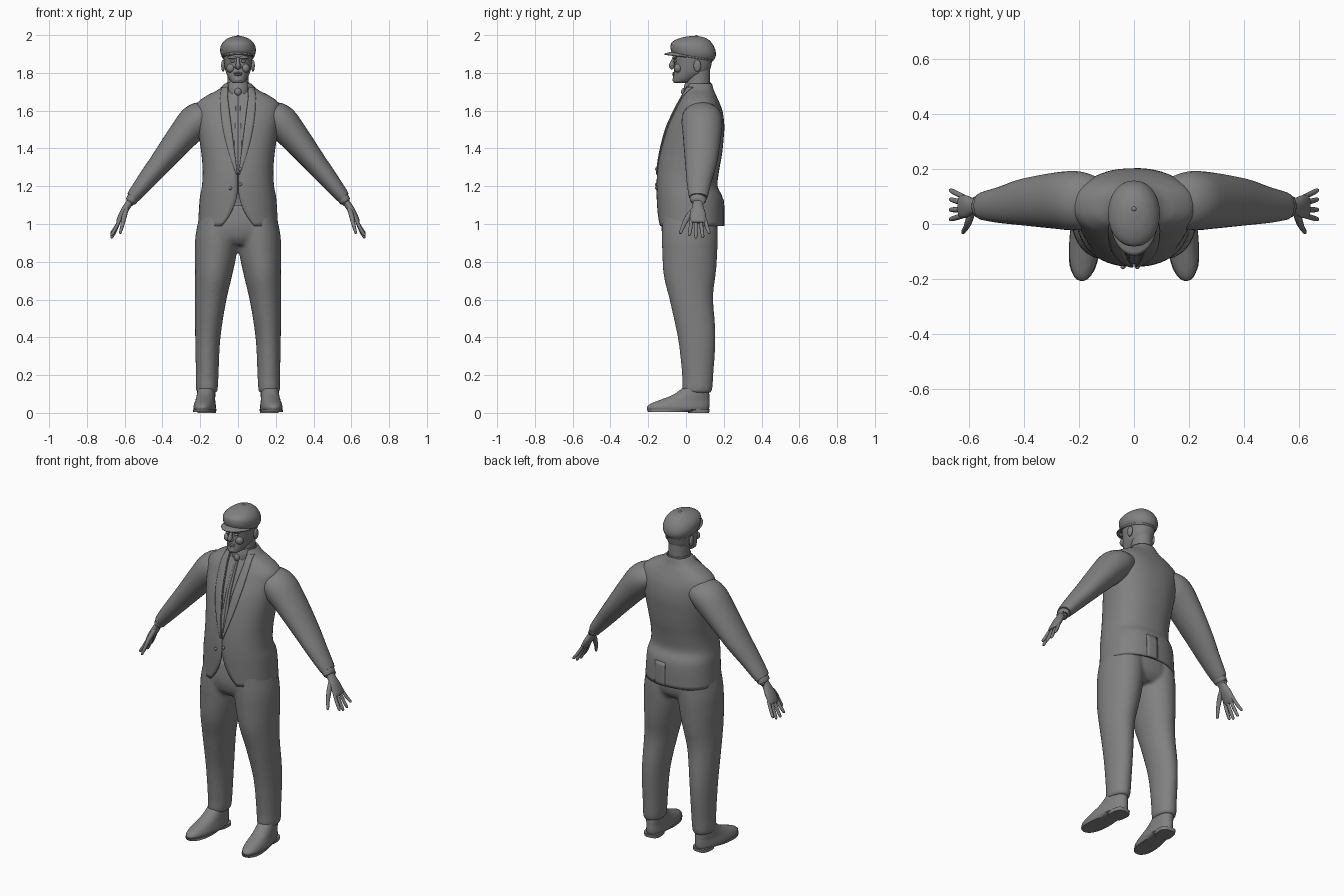
import bpy, bmesh, math
from mathutils import Vector

if "Cube" in bpy.data.objects:
    bpy.data.objects.remove(bpy.data.objects["Cube"])

grey = bpy.data.materials.new("plain grey")
grey.use_nodes = True
grey.diffuse_color = (0.22, 0.22, 0.22, 1)
grey.node_tree.nodes["Principled BSDF"].inputs["Base Color"].default_value = grey.diffuse_color


def finish(name, bm, angle=50):
    bmesh.ops.recalc_face_normals(bm, faces=bm.faces)
    mesh = bpy.data.meshes.new(name)
    bm.to_mesh(mesh)
    bm.free()
    mesh.materials.append(grey)
    obj = bpy.data.objects.new(name, mesh)
    bpy.context.collection.objects.link(obj)
    bpy.ops.object.select_all(action="DESELECT")
    obj.select_set(True)
    bpy.context.view_layer.objects.active = obj
    bpy.ops.object.shade_smooth_by_angle(angle=math.radians(angle))
    return obj


def skin(name, rows, closed=True, caps=True, thick=0, angle=50):
    """Bridge rows of points into a surface."""
    bm = bmesh.new()
    grid = [[bm.verts.new(p) for p in row] for row in rows]
    n = len(rows[0])
    for a, b in zip(grid, grid[1:]):
        for i in range(n if closed else n - 1):
            j = (i + 1) % n
            bm.faces.new((a[i], a[j], b[j], b[i]))
    if caps and closed:
        bm.faces.new(grid[0])
        bm.faces.new(grid[-1])
    obj = finish(name, bm, angle)
    if thick:
        mod = obj.modifiers.new("thickness", "SOLIDIFY")
        mod.thickness = thick
    return obj


def smooth(rows, k=4):
    """Catmull-Rom interpolation of a short table."""
    out = []
    for i in range(len(rows) - 1):
        quad = [rows[max(0, min(len(rows) - 1, i + d))] for d in (-1, 0, 1, 2)]
        for s in range(k):
            t = s / k
            out.append([b + 0.5 * t * (c - a + t * (2 * a - 5 * b + 4 * c - d + t * (3 * (b - c) + d - a)))
                        for a, b, c, d in zip(*quad)])
    return out + [list(rows[-1])]


def power(v, p):
    return math.copysign(abs(v) ** (2 / p), v)


def ring_point(ring, a, p=2.3, off=0, cx=0):
    z, hw, yf, yb = ring
    return Vector((cx + (hw + off) * power(math.sin(a), p),
                   (yf + yb) / 2 - ((yb - yf) / 2 + off) * power(math.cos(a), p), z))


def loft(name, rings, n=32, p=2.3, cx=0, off=0, k=4, angle=50):
    rows = [[ring_point(r, math.tau * i / n, p, off, cx) for i in range(n)] for r in smooth(rings, k)]
    return skin(name, rows, angle=angle)


def tube(name, path, side=1, n=20, k=4):
    """Elliptical sweep; each row is x, y, z, thickness, breadth along y."""
    pts = smooth(path, k)
    rows = []
    for i, (x, y, z, ra, rb) in enumerate(pts):
        lo, hi = pts[max(0, i - 1)], pts[min(len(pts) - 1, i + 1)]
        t = (Vector(hi[:3]) - Vector(lo[:3])).normalized()
        b = Vector((0, 1, 0))
        b = (b - t * b.dot(t)).normalized()
        a = t.cross(b)
        row = [Vector((x, y, z)) + a * ra * math.cos(u) + b * rb * math.sin(u)
               for u in (math.tau * j / n for j in range(n))]
        rows.append([(v.x * side, v.y, v.z) for v in row])
    return skin(name, rows)


def blob(name, centre, size):
    bm = bmesh.new()
    bmesh.ops.create_uvsphere(bm, u_segments=16, v_segments=10, radius=1)
    for v in bm.verts:
        v.co = Vector(c + s * q for c, s, q in zip(centre, size, v.co))
    return finish(name, bm)


# Jacket body: open arcs with a V neck and rounded cutaway hem
coat = smooth([(0.99, .212, -.148, .2), (1.13, .203, -.155, .196), (1.2, .191, -.156, .168),
               (1.28, .187, -.152, .175), (1.365, .193, -.14, .19), (1.45, .205, -.121, .199),
               (1.52, .214, -.1, .203), (1.59, .222, -.068, .195), (1.64, .216, -.043, .178),
               (1.68, .165, -.022, .16), (1.71, .107, -.008, .147), (1.745, .068, 0, .137)], 5)


def opening(z):
    if z > 1.25:
        return 0.002 + 0.052 * min(1, (z - 1.25) / 0.42)
    return 0.002 + 0.085 * (max(0, 1.2 - z) / 0.21) ** 2.2


def angle_at(ring, x):
    return math.asin(min(1, (x / ring[1]) ** (2.3 / 2)))


rows = []
for r in coat:
    a = angle_at(r, opening(r[0]))
    rows.append([ring_point(r, a + (math.tau - 2 * a) * i / 56) for i in range(57)])
skin("jacket_body", rows, closed=False, thick=0.01)
skin("shirt", [[ring_point(r, math.tau * i / 40, off=-.013) for i in range(40)]
               for r in coat if r[0] > 1.16])


def strip(name, rings, span, side=1, off=0.006, back=False):
    out = []
    for r in rings:
        x0, x1 = span(r[0])
        line = []
        for i in range(5):
            a = angle_at(r, x0 + (x1 - x0) * i / 4)
            v = ring_point(r, math.pi - a if back else a, off=off)
            line.append((v.x * side, v.y, v.z))
        out.append(line)
    return skin(name, out, closed=False, thick=0.006)


def lapel_span(z):
    t = (z - 1.25) / 0.47
    return opening(z) - 0.001, opening(z) + 0.045 * math.sin(math.pi * min(1, t * 0.75 + 0.02))


upper = [r for r in coat if 1.25 < r[0] < 1.73]
strip("back_vent_flap", [r for r in coat if r[0] < 1.14], lambda z: (0.0, 0.07), back=True, off=0.004)
strip("tie_right", upper, lambda z: (0, .01 + .012 * (1.7 - z) / .4), -1, -.006)
strip("tie_left", upper, lambda z: (0, .01 + .012 * (1.7 - z) / .4), 1, -.006)
blob("tie_knot", (0, -.012, 1.7), (.018, .014, .02))
for x, z in ((.012, 1.21), (.012, 1.29), (-.04, 1.19)):
    blob("jacket_button", (x, -.157, z), (.009, .007, .009))

# Trousers: two legs and a pelvis fused together
leg = [(.165, .06, .105, .052, .073), (.165, .06, .13, .058, .08), (.163, .062, .2, .06, .083),
       (.16, .057, .4, .067, .1), (.145, .03, .6, .083, .115), (.13, .02, .73, .098, .138),
       (.118, .02, .85, .111, .146), (.112, .02, .95, .111, .148), (.105, .02, 1.1, .085, .14)]
legs = [tube("trousers", leg, 1, 28), tube("trouser_leg", leg, -1, 28)]
legs.append(loft("pelvis", [(.89, .1, -.09, .13), (.93, .19, -.12, .16), (1, .2, -.132, .168),
                            (1.1, .17, -.12, .15)]))
for o in legs:
    o.select_set(True)
bpy.context.view_layer.objects.active = legs[0]
bpy.ops.object.join()
trousers = legs[0]
mod = trousers.modifiers.new("fuse", "REMESH")
mod.mode, mod.voxel_size, mod.use_smooth_shade = "VOXEL", 0.01, True
mod = trousers.modifiers.new("soften", "SMOOTH")
mod.factor, mod.iterations = 0.5, 6

for s, label in ((1, "left"), (-1, "right")):
    strip(label + "_lapel", upper, lapel_span, s)
    # Sleeve, shirt cuff and hand
    tube(label + "_sleeve", [(.1, .085, 1.58, .05, .07), (.17, .085, 1.57, .078, .1),
                             (.222, .085, 1.543, .092, .108), (.29, .085, 1.47, .081, .102),
                             (.4, .08, 1.335, .062, .086), (.48, .07, 1.237, .05, .068),
                             (.552, .065, 1.148, .037, .051), (.556, .065, 1.143, .03, .044)], s, 28)
    tube(label + "_cuff", [(.54, .065, 1.16, .032, .044), (.567, .064, 1.122, .03, .042),
                           (.569, .064, 1.119, .022, .034)], s)
    tube(label + "_palm", [(.55, .064, 1.14, .02, .029), (.583, .063, 1.1, .019, .028),
                           (.607, .063, 1.06, .019, .04), (.63, .064, 1.02, .014, .042),
                           (.637, .064, 1.007, .008, .037)], s)
    for y, dy, drop in ((.1, .022, .07), (.077, .012, .09), (.052, 0, .093), (.03, -.012, .08)):
        tube(label + "_finger", [(.622, y, 1.03, .008, .009), (.646, y + dy * .5, 1.02 - drop * .5, .009, .01),
                                 (.667, y + dy, 1.025 - drop, .008, .008),
                                 (.672, y + dy, 1.018 - drop, .003, .003)], s, 12, 3)
    tube(label + "_thumb", [(.59, .045, 1.08, .012, .014), (.602, .012, 1.04, .013, .015),
                            (.612, -.012, .995, .01, .011), (.623, -.029, .955, .007, .008),
                            (.625, -.031, .949, .003, .003)], s, 12, 3)
    # Shoe with sole and heel, turned slightly outward
    shoe = [loft(label + "_shoe", [(.012, .053, -.2, .118), (.03, .057, -.208, .124), (.05, .054, -.185, .126),
                                   (.07, .05, -.135, .125), (.095, .048, -.07, .124),
                                   (.13, .045, -.02, .122)], p=2.2),
            loft(label + "_sole", [(.004, .055, -.202, .02), (.018, .058, -.209, .124)], k=1, angle=30),
            loft(label + "_heel", [(0, .048, .012, .122), (.02, .05, .01, .125)], p=3, k=1, angle=30)]
    for i in range(3):
        shoe.append(blob(label + "_lace", (0, -.055 - .022 * i, .089 - .009 * i), (.026, .006, .006)))
    for o in shoe:
        o.location = (s * .172, 0, 0)
        o.rotation_euler.z = s * 0.1
    # Ear, eye, brow and shirt collar point
    blob(label + "_ear", (s * .079, .06, 1.838), (.01, .02, .032))
    blob(label + "_eye", (s * .029, -.057, 1.862), (.013, .01, .007))
    blob(label + "_brow", (s * .031, -.06, 1.882), (.026, .013, .009))
    blob(label + "_cheek", (s * .038, -.042, 1.825), (.024, .022, .024))
    blob(label + "_nostril", (s * .01, -.073, 1.83), (.008, .01, .007))

# Head, neck and face
loft("neck", [(1.66, .07, -.01, .14), (1.72, .058, 0, .128), (1.83, .056, .005, .128)], p=2)
loft("shirt_collar", [(1.69, .07, -.012, .138), (1.72, .066, -.012, .134), (1.75, .061, -.004, .132)], p=2, angle=30)
loft("head", [(1.746, .022, -.062, -.01), (1.755, .038, -.068, .02), (1.78, .054, -.068, .08),
              (1.81, .066, -.064, .122), (1.85, .073, -.062, .136), (1.89, .077, -.066, .144),
              (1.93, .074, -.058, .14), (1.96, .05, -.03, .11)], p=2.2)
tube("nose", [(0, -.055, 1.885, .008, .008), (0, -.07, 1.862, .009, .01),
              (0, -.076, 1.836, .013, .015), (0, -.068, 1.822, .007, .008)], 1, 14)
blob("upper_lip", (0, -.063, 1.799), (.024, .01, .005))
blob("lower_lip", (0, -.063, 1.79), (.02, .01, .006))
blob("chin", (0, -.058, 1.764), (.022, .014, .014))

# Flat cap with band, peak and top button
cap = loft("cap_crown", [(1.885, .082, -.07, .142), (1.89, .088, -.076, .15), (1.912, .094, -.082, .158),
                         (1.94, .092, -.078, .155), (1.966, .076, -.057, .137),
                         (1.986, .048, -.02, .107), (1.996, .012, .03, .06)], p=2.1)
band = loft("cap_band", [(1.878, .08, -.07, .141), (1.882, .084, -.073, .145), (1.898, .087, -.075, .148)], p=2.1)
for o in (cap, band):
    for v in o.data.vertices:
        v.co.z -= 0.16 * (v.co.y - 0.04) * min(1, (1.998 - v.co.z) / 0.06)
blob("cap_button", (0, .055, 1.994), (.009, .009, .006))
peak = []
for i in range(25):
    u = math.radians(-80 + 160 * i / 24)
    s, c = math.sin(u), math.cos(u)
    peak.append([(s * (.082 + .006 * t), .025 - c * (.085 + .055 * t), 1.888 + c * (.028 - .008 * t) - .006 * t)
                 for t in (0, .25, .5, .75, 1)])
skin("cap_peak", peak, closed=False, thick=0.007)
